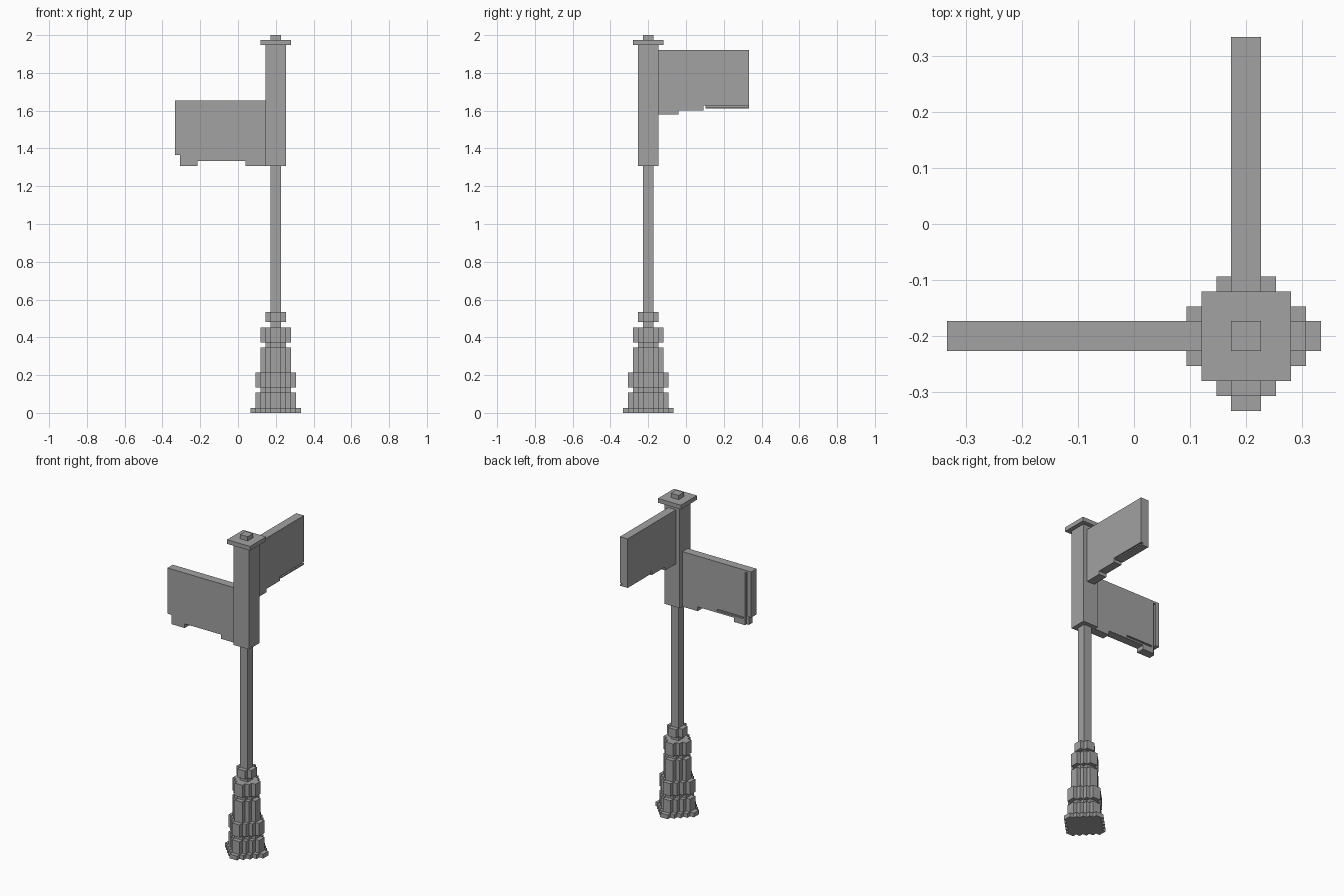
import bpy, bmesh
from mathutils import Vector

cube = bpy.data.objects.get("Cube")
if cube:
    bpy.data.objects.remove(cube, do_unlink=True)

U = 2 / 75                       # one block
AXIS = Vector((0.2, -0.2, 0))    # centre of the post
UP = Vector((0, 0, 1))

grey = bpy.data.materials.new("plain_grey")
grey.use_nodes = True
grey.diffuse_color = (0.36, 0.36, 0.36, 1)
grey.node_tree.nodes["Principled BSDF"].inputs["Base Color"].default_value = grey.diffuse_color


def prism(name, outline, sweep, place):
    """Extrude an outline along the sweep range; place maps (a, b, s) to block space."""
    bm = bmesh.new()
    near, far = ([bm.verts.new(AXIS + U * place(a, b, s)) for a, b in outline] for s in sweep)
    bm.faces.new(near)
    bm.faces.new(far)
    for i in range(len(near)):
        bm.faces.new((near[i - 1], near[i], far[i], far[i - 1]))
    bmesh.ops.recalc_face_normals(bm, faces=bm.faces)
    mesh = bpy.data.meshes.new(name)
    bm.to_mesh(mesh)
    bm.free()
    mesh.materials.append(grey)
    obj = bpy.data.objects.new(name, mesh)
    bpy.context.collection.objects.link(obj)
    return obj


def upright(a, b, s):
    return Vector((a, b, s))


def stepped_round(n):
    """Blocky round outline with a radius of n blocks."""
    quarter = []
    for k in range(n):
        quarter.append((n - k, k + 1))
        if k < n - 1:
            quarter.append((n - k - 1, k + 1))
    ring = []
    for _ in range(4):
        ring += quarter
        quarter = [(-y, x) for x, y in quarter]
    return ring


def rect(a0, a1, b0, b1):
    return [(a0, b0), (a1, b0), (a1, b1), (a0, b1)]


# Stepped base and slim pole: name, radius, bottom, top
for name, n, z0, z1 in (
    ("foot_plate", 5, 0, 1), ("base_block", 4, 1, 4), ("base_neck", 3, 4, 5),
    ("base_ring", 4, 5, 8), ("base_column", 3, 8, 13), ("column_neck", 2, 13, 14),
    ("upper_ring", 3, 14, 17), ("ring_neck", 1, 17, 18), ("pole_collar", 2, 18, 20),
    ("slim_pole", 1, 20, 49),
):
    prism(name, stepped_round(n), (z0, z1), upright)

# Square post, cap and knob: name, half width, bottom, top
for name, h, z0, z1 in (("sign_post", 2, 49, 73), ("post_cap", 3, 73, 74), ("cap_knob", 1, 74, 75)):
    prism(name, rect(-h, h, -h, h), (z0, z1), upright)


def sign(name, along, side, profile, grooves):
    """Board standing out from the post, with grooves cut in one face."""
    def place(a, b, s):
        return along * a + side * s + UP * b

    board = prism(name, profile, (-1, 1), place)
    for area, depth in grooves:
        cutter = prism("groove_cutter", rect(*area), (1 - depth, 1.5), place)
        cutter.hide_render = True
        mod = board.modifiers.new("groove", "BOOLEAN")
        mod.operation = "DIFFERENCE"
        mod.solver = "EXACT"
        mod.object = cutter
        bpy.context.view_layer.objects.active = board
        bpy.ops.object.modifier_apply(modifier=mod.name)
        bpy.data.objects.remove(cutter, do_unlink=True)


# Lower sign, with an end groove and a bottom groove on its back
sign("lower_sign", Vector((-1, 0, 0)), Vector((0, 1, 0)),
     [(2, 49), (6, 49), (6, 50), (15.5, 50), (15.5, 49), (19, 49),
      (19, 51.2), (20, 51.2), (20, 62), (2, 62)],
     [((18.4, 19, 48, 61.5), 0.6), ((11, 18, 50.4, 50.8), 0.4)])

# Upper sign, with a bottom groove on its outer face
sign("upper_sign", Vector((0, 1, 0)), Vector((1, 0, 0)),
     [(2, 59.2), (6, 59.2), (6, 60), (11, 60), (11, 61), (11.4, 61),
      (11.4, 60.4), (20, 60.4), (20, 72), (2, 72)],
     [((11.2, 20.5, 60.7, 61), 0.5)])
